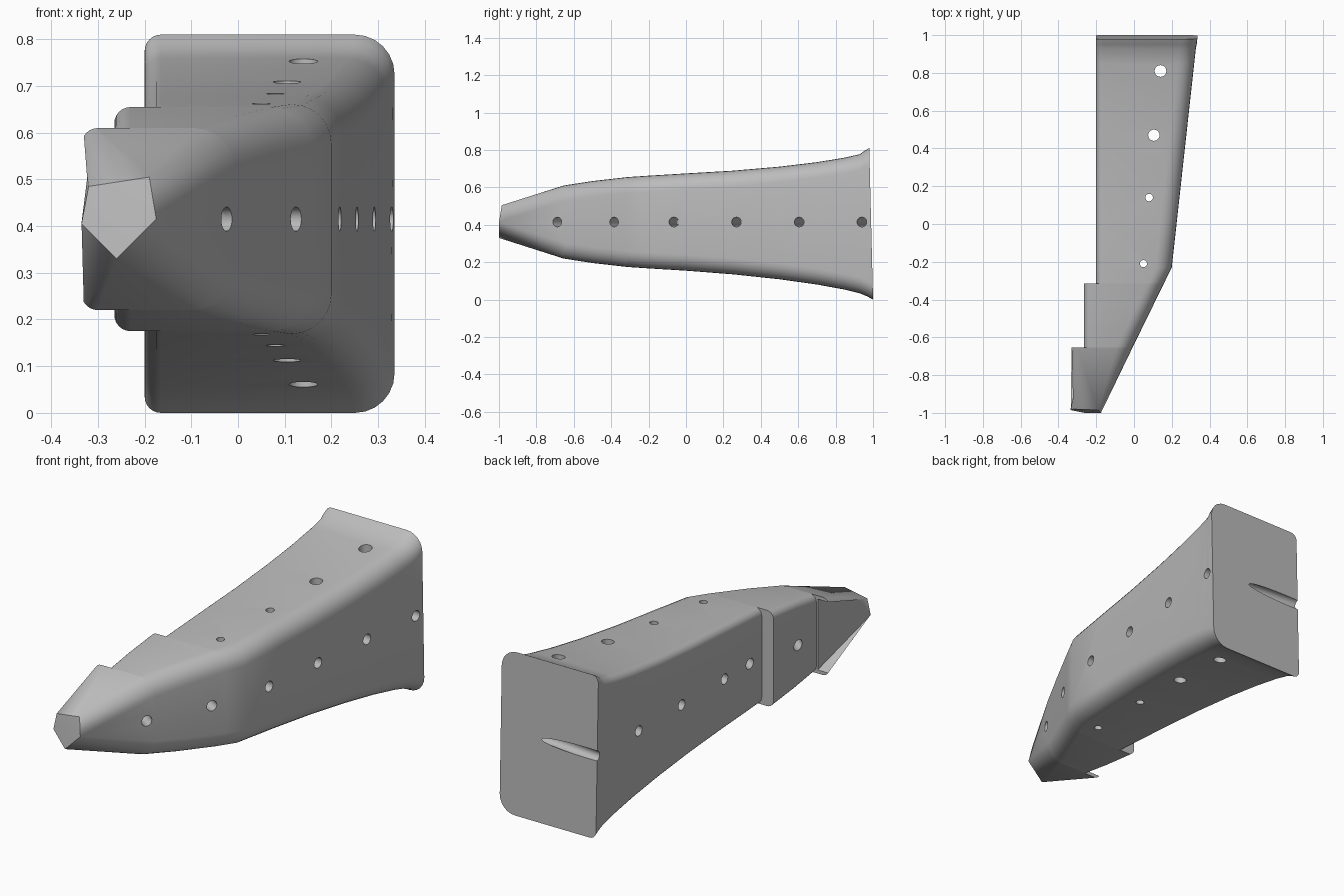
import bpy, bmesh, math
from mathutils import Vector

cube = bpy.data.objects.get("Cube")
if cube:
    bpy.data.objects.remove(cube, do_unlink=True)

grey = bpy.data.materials.new("plain grey")
grey.use_nodes = True
tone = (0.5, 0.5, 0.5, 1)
grey.diffuse_color = tone
grey.node_tree.nodes["Principled BSDF"].inputs["Base Color"].default_value = tone

# half height of the section along the length
HEIGHTS = [(-0.655, .195), (-0.5, .219), (-0.315, .24), (-0.23, .246), (0, .26), (0.25, .277),
           (0.5, .301), (0.7, .327), (0.85, .353), (0.93, .372), (0.97, .388), (1, .405)]


def half_height(y):
    for (a, ha), (b, hb) in zip(HEIGHTS, HEIGHTS[1:]):
        if y <= b:
            return ha + (hb - ha) * (y - a) / (b - a)
    return HEIGHTS[-1][1]


def right_edge(y):
    return 0.2 + (y + 0.23) * (0.11 if y > -0.23 else 0.49)


def section(y, left):
    """Rounded rectangle with soft corners on +x and tight ones on -x."""
    h, right, mid = half_height(y), right_edge(y), 0.415 - 0.01 * max(0, y)
    points = []
    for k, (sx, sz) in enumerate([(1, 1), (-1, 1), (-1, -1), (1, -1)]):
        r = 0.085 if sx > 0 else 0.035
        cx = right - r if sx > 0 else left + r
        cz = mid + sz * (h - r)
        for i in range(7):
            a = math.pi / 2 * (k + i / 6)
            z = cz + r * math.sin(a)
            lean = 0.02 * z / 0.8 if y > 0.95 else 0
            points.append((cx + r * math.cos(a), y - lean, z))
    return points


def finish(bm, name):
    bmesh.ops.recalc_face_normals(bm, faces=bm.faces)
    mesh = bpy.data.meshes.new(name)
    bm.to_mesh(mesh)
    bm.free()
    obj = bpy.data.objects.new(name, mesh)
    bpy.context.collection.objects.link(obj)
    mesh.materials.append(grey)
    return obj


def loft(name, ys, left):
    bm = bmesh.new()
    rings = [[bm.verts.new(p) for p in section(y, left)] for y in ys]
    n = len(rings[0])
    for a, b in zip(rings, rings[1:]):
        for i in range(n):
            bm.faces.new((a[i], a[(i + 1) % n], b[(i + 1) % n], b[i]))
    bm.faces.new(rings[0])
    bm.faces.new(rings[-1])
    return finish(bm, name)


def hull(name, points):
    bm = bmesh.new()
    for p in points:
        bm.verts.new(p)
    out = bmesh.ops.convex_hull(bm, input=bm.verts)
    spare = [v for v in out["geom_interior"] if isinstance(v, bmesh.types.BMVert)]
    bmesh.ops.delete(bm, geom=spare, context="VERTS")
    return finish(bm, name)


def drill(start, end, radius):
    a, b = Vector(start), Vector(end)
    step = (b - a).normalized() * 0.15
    a, b = a - step, b + step
    bpy.ops.mesh.primitive_cylinder_add(vertices=20, radius=radius, depth=(b - a).length,
                                        location=(a + b) / 2)
    obj = bpy.context.object
    obj.name = "hole_cutter"
    obj.rotation_euler = (b - a).to_track_quat("Z", "Y").to_euler()
    obj.hide_render = True
    return obj


def cut(target, cutter):
    mod = target.modifiers.new("cut", "BOOLEAN")
    mod.operation, mod.solver, mod.object = "DIFFERENCE", "EXACT", cutter
    bpy.ops.object.select_all(action="DESELECT")
    bpy.context.view_layer.objects.active = target
    target.select_set(True)
    bpy.ops.object.modifier_apply(modifier=mod.name)


# stepped shell: long rear part, then a wider middle part
rear = loft("rear_shell", [-0.315] + [y for y, h in HEIGHTS if y > -0.3], -0.2)
middle = loft("middle_shell", [-0.655, -0.57, -0.5, -0.4, -0.315], -0.265)

# faceted nose ending in a five sided tip
tip = [(-0.32, -0.98, .485), (-0.19, -0.985, .505), (-0.175, -1, .415),
       (-0.26, -1, .33), (-0.335, -0.985, .405)]
nose = hull("nose", section(-0.655, -0.335) + tip)

# tapering notch in the flat side of the nose
notch = hull("notch_cutter", [(x, y, z) for y, inner, low, high in
                              [(-0.62, -0.266, .22, .605), (-0.985, -0.336, .405, .48)]
                              for x in (inner, -0.5) for z in (low, high)])
notch.hide_render = True
cut(nose, notch)
cutters = [notch]

# cross holes from the sloped side to the flat side: (x, y) at each end
for (x1, y1), (x2, y2) in [((.33, .94), (-.2, .996)), ((.295, .605), (-.2, .66)),
                           ((.255, .27), (-.2, .32)), ((.22, -.065), (-.2, -.02)),
                           ((.125, -.385), (-.2, -.22)), ((-.022, -.69), (-.265, -.51))]:
    hole = drill((x1, y1, .415), (x2, y2, .415), .026)
    cutters.append(hole)
    for part in ([rear] if y1 > -0.1 else [rear, middle] if y1 > -0.5 else [middle, nose]):
        cut(part, hole)

# upright holes through the top and bottom
for x, y, radius in [(.14, .81, .031), (.105, .47, .03), (.08, .14, .02), (.05, -.21, .019)]:
    hole = drill((x, y, 0), (x, y, .8), radius)
    cutters.append(hole)
    cut(rear, hole)

for obj in cutters:
    bpy.data.objects.remove(obj, do_unlink=True)

for part in (rear, middle, nose):
    bpy.ops.object.select_all(action="DESELECT")
    bpy.context.view_layer.objects.active = part
    part.select_set(True)
    bpy.ops.object.shade_smooth_by_angle(angle=math.radians(25))
